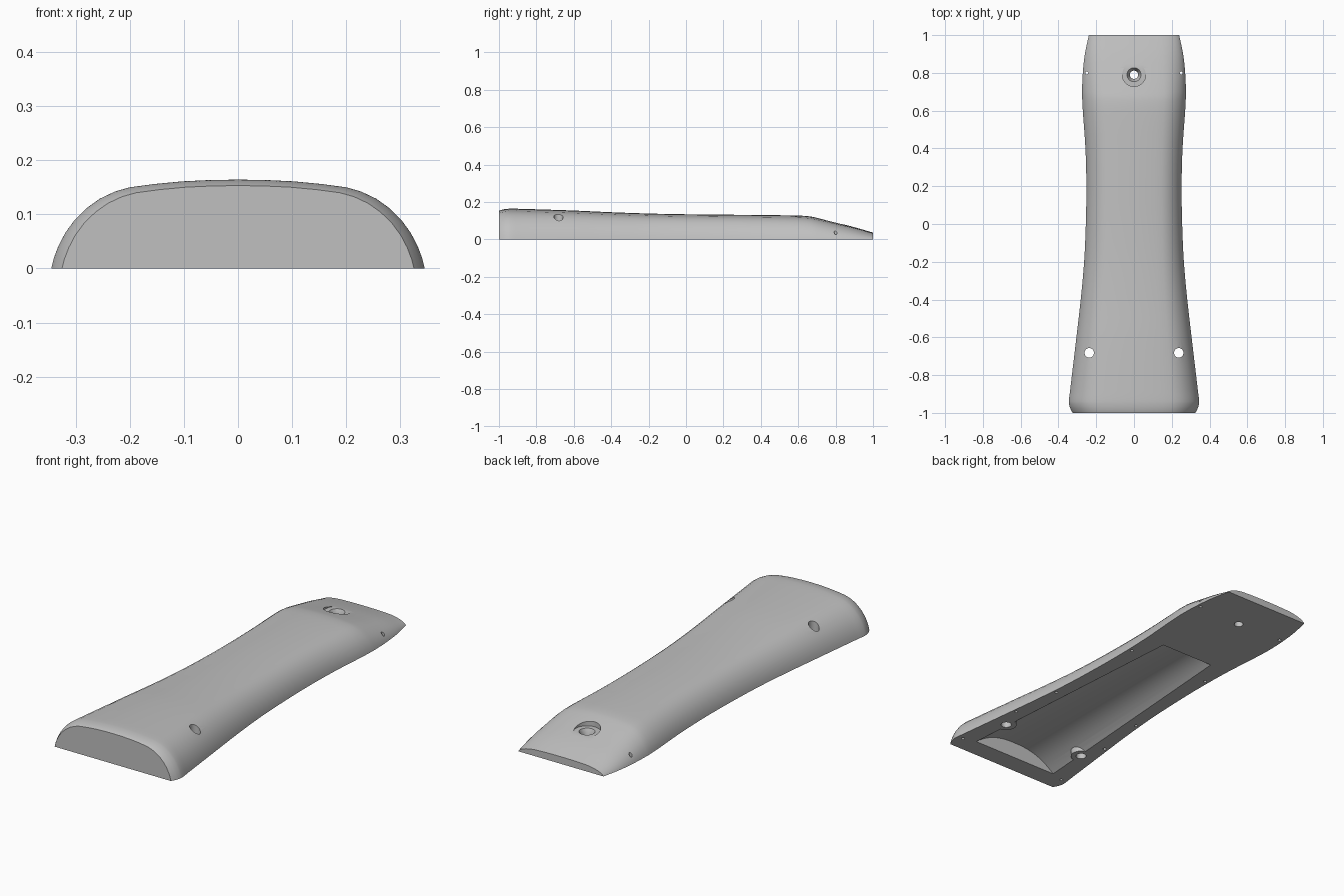
import bpy, bmesh
from mathutils import Matrix

if "Cube" in bpy.data.objects:
    bpy.data.objects.remove(bpy.data.objects["Cube"])

grey = bpy.data.materials.new("plain grey")
grey.use_nodes = True
colour = (0.53, 0.53, 0.53, 1)
grey.diffuse_color = colour
grey.node_tree.nodes["Principled BSDF"].inputs["Base Color"].default_value = colour

# Stations along the handle: y, half width, height
STATIONS = [
    (-1, .325, .153), (-.985, .333, .158), (-.965, .341, .162), (-.94, .345, .164),
    (-.88, .338, .163), (-.6, .305, .154), (-.4, .282, .145), (-.2, .264, .138),
    (0, .255, .134), (.2, .252, .132), (.4, .257, .130), (.6, .271, .127),
    (.66, .274, .123), (.7, .275, .115), (.8, .271, .090), (.9, .260, .065), (1, .239, .036)]
# Right half of the domed cross-section, as fractions of half width and height
DOME = [(1, 0), (.987, .11), (.962, .25), (.925, .4), (.875, .545), (.81, .68),
        (.74, .785), (.66, .865), (.58, .913), (.45, .95), (.3, .98), (.15, .995), (0, 1)]
# Shallow arch for the hollow underneath
ARCH = [(1 - i / 12, 1 - (1 - i / 12) ** 2.5) for i in range(13)]


def make_object(name, bm):
    bmesh.ops.recalc_face_normals(bm, faces=bm.faces)
    mesh = bpy.data.meshes.new(name)
    bm.to_mesh(mesh)
    bm.free()
    mesh.materials.append(grey)
    obj = bpy.data.objects.new(name, mesh)
    bpy.context.collection.objects.link(obj)
    return obj


def blend(points, steps):
    """Resample stations with a smooth curve whose slopes are kept gentle."""
    def slope(i, k):
        a, b = points[max(i - 1, 0)], points[min(i + 1, len(points) - 1)]
        return (b[k] - a[k]) / (b[0] - a[0])
    out = []
    for i in range(len(points) - 1):
        p, q = points[i], points[i + 1]
        span = q[0] - p[0]
        for s in range(steps):
            t = s / steps
            row = [p[0] + span * t]
            for k in (1, 2):
                row.append((2*t**3 - 3*t**2 + 1) * p[k] + (t**3 - 2*t**2 + t) * span * slope(i, k)
                           + (3*t**2 - 2*t**3) * q[k] + (t**3 - t**2) * span * slope(i + 1, k))
            out.append(row)
    return out + [points[-1]]


def loft(name, stations, section, skirt=0):
    """Sweep the half section through the stations; skirt extends it below z=0."""
    bm = bmesh.new()
    rings = []
    for y, w, h in stations:
        half = [(w * u, h * v) for u, v in section]
        if skirt:
            half.insert(0, (w, -skirt))
        outline = half + [(-x, z) for x, z in reversed(half[:-1])]
        rings.append([bm.verts.new((x, y, z)) for x, z in outline])
    n = len(rings[0])
    for a, b in zip(rings, rings[1:]):
        for i in range(n):
            j = (i + 1) % n
            bm.faces.new((a[i], a[j], b[j], b[i]))
    bm.faces.new(rings[0])
    bm.faces.new(rings[-1])
    return make_object(name, bm)


def pin(name, x, y, bottom, top, radius, top_radius=None, sides=32):
    bm = bmesh.new()
    bmesh.ops.create_cone(bm, cap_ends=True, segments=sides, radius1=radius,
                          radius2=top_radius or radius, depth=top - bottom,
                          matrix=Matrix.Translation((x, y, (top + bottom) / 2)))
    return make_object(name, bm)


def cut(target, cutter):
    cutter.hide_render = True
    mod = target.modifiers.new("cut", "BOOLEAN")
    mod.operation = "DIFFERENCE"
    mod.solver = "EXACT"
    mod.object = cutter
    bpy.context.view_layer.objects.active = target
    bpy.ops.object.modifier_apply(modifier=mod.name)
    bpy.data.objects.remove(cutter)


# Solid handle body
handle = loft("handle_shell", blend(STATIONS, 4), DOME)

# Tapered arched cavity underneath, leaving round bosses for the screws
cavity = loft("cavity_cutter", [(-.9, .243, .082), (.4, .15, .055)], ARCH, .05)
for side in (-1, 1):
    cut(cavity, pin("boss_cutter", side * .237, -.682, -.1, .3, .05))
cut(handle, cavity)

# Screw holes through the wide end
for side in (-1, 1):
    cut(handle, pin("screw_hole_cutter", side * .237, -.682, -.1, .3, .025))

# Countersunk hole with a flat seat at the narrow end
cut(handle, pin("seat_cutter", 0, .79, .083, .3, .062, sides=48))
cut(handle, pin("countersink_cutter", 0, .79, .054, .085, .022, .038))
cut(handle, pin("centre_hole_cutter", 0, .79, -.1, .3, .022))

# Small peg holes around the flat underside; the last pair goes right through
for x, y, top in [(.312, -.92, .02), (.28, -.555, .015), (.253, -.285, .015),
                  (.232, .26, .02), (.25, .8, .2)]:
    for side in (-1, 1):
        cut(handle, pin("peg_hole_cutter", side * x, y, -.1, top, .008, sides=16))

# Smooth shading with crisp rims
bpy.ops.object.select_all(action="DESELECT")
handle.select_set(True)
bpy.context.view_layer.objects.active = handle
bpy.ops.object.shade_smooth_by_angle(angle=0.5)
